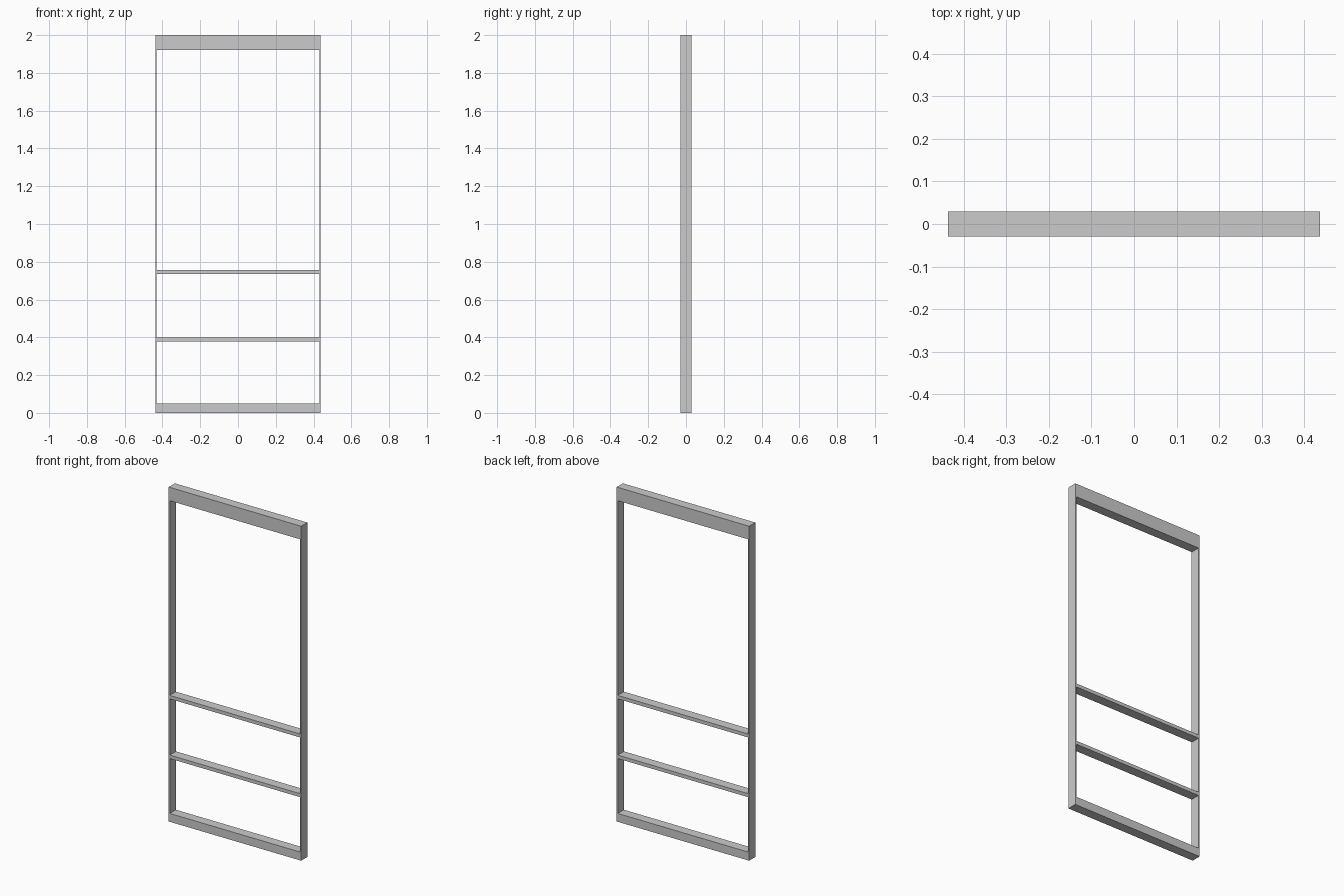
import bpy

if "Cube" in bpy.data.objects:
    bpy.data.objects.remove(bpy.data.objects["Cube"])

HALF_W, HALF_D, HEIGHT = 0.438, 0.029, 2.0
SIDE = 0.007  # thickness of the thin side strips


def box(name, x0, x1, z0, z1):
    """Full-depth bar between two x and two z values."""
    bpy.ops.mesh.primitive_cube_add(size=1, location=((x0 + x1) / 2, 0, (z0 + z1) / 2))
    obj = bpy.context.object
    obj.name = name
    obj.scale = (x1 - x0, 2 * HALF_D, z1 - z0)
    bpy.ops.object.transform_apply(location=False, rotation=False, scale=True)
    return obj


# Header and sill span the whole width
box("header", -HALF_W, HALF_W, 1.92, HEIGHT)
box("sill", -HALF_W, HALF_W, 0, 0.05)

# Thin side strips between sill and header
for name, s in (("left_side", -1), ("right_side", 1)):
    xs = sorted((s * HALF_W, s * (HALF_W - SIDE)))
    box(name, xs[0], xs[1], 0.05, 1.92)

# Two slim cross rails
for name, z0 in (("lower_rail", 0.378), ("upper_rail", 0.735)):
    box(name, -HALF_W + SIDE, HALF_W - SIDE, z0, z0 + 0.021)
